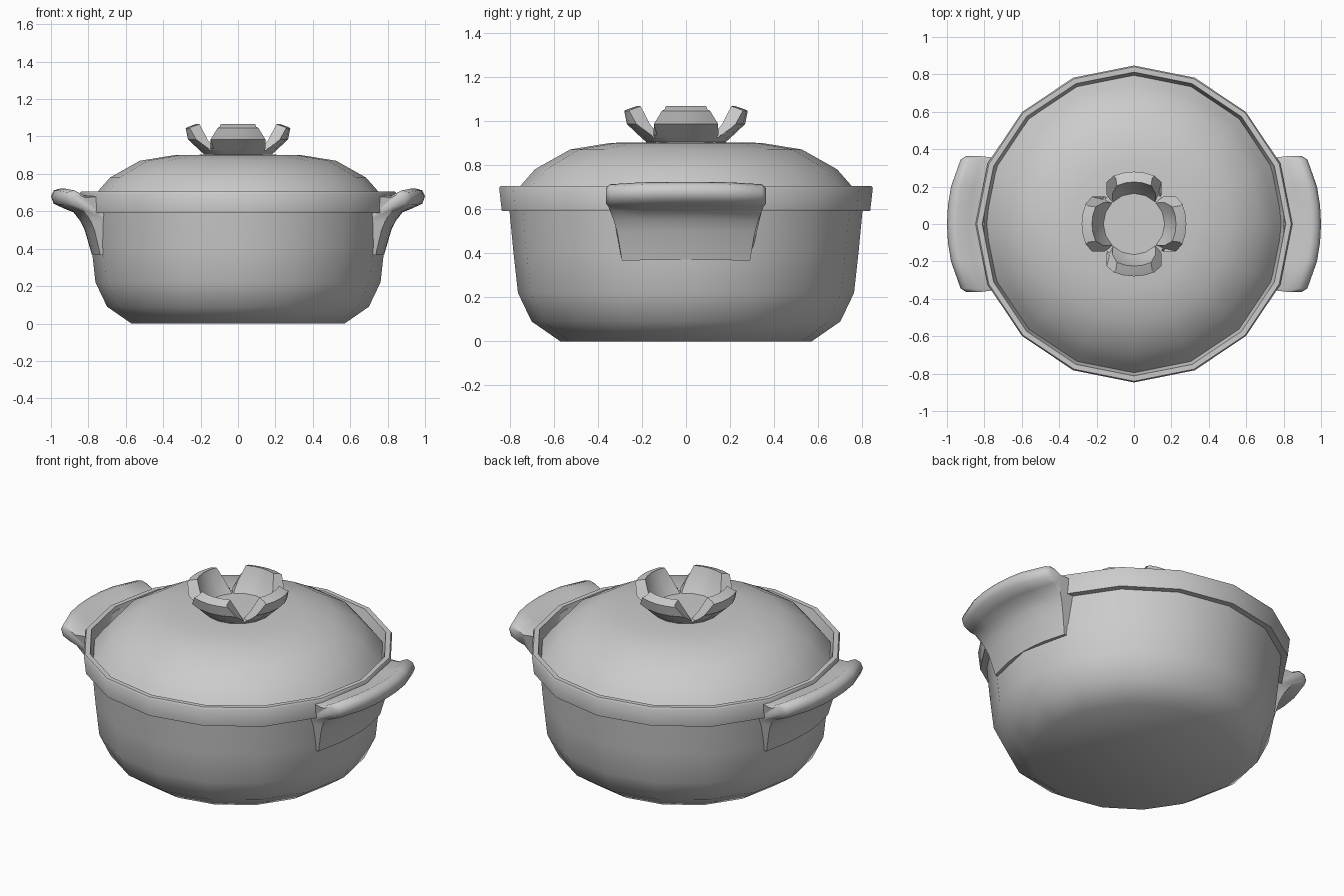
import bpy
from math import sin, cos, pi, sqrt, radians

if "Cube" in bpy.data.objects:
    bpy.data.objects.remove(bpy.data.objects["Cube"])

SIDES = 16


def make_object(name, verts, faces, angle):
    mesh = bpy.data.meshes.new(name)
    mesh.from_pydata(verts, [], faces)
    obj = bpy.data.objects.new(name, mesh)
    bpy.context.collection.objects.link(obj)
    bpy.ops.object.select_all(action='DESELECT')
    obj.select_set(True)
    bpy.context.view_layer.objects.active = obj
    bpy.ops.object.mode_set(mode='EDIT')
    bpy.ops.mesh.select_all(action='SELECT')
    bpy.ops.mesh.normals_make_consistent(inside=False)
    bpy.ops.object.mode_set(mode='OBJECT')
    bpy.ops.object.shade_smooth_by_angle(angle=radians(angle))
    return obj


def lathe(name, profile, angle):
    """Revolve (radius, z) points around z, capping both ends."""
    verts = [(r * cos(2 * pi * i / SIDES), r * sin(2 * pi * i / SIDES), z)
             for r, z in profile for i in range(SIDES)]
    faces = []
    for k in range(len(profile) - 1):
        for i in range(SIDES):
            j = (i + 1) % SIDES
            faces.append((k * SIDES + i, k * SIDES + j,
                          (k + 1) * SIDES + j, (k + 1) * SIDES + i))
    last = (len(profile) - 1) * SIDES
    faces += [tuple(range(SIDES))[::-1], tuple(range(last, last + SIDES))]
    return make_object(name, verts, faces, angle)


def loft(name, rings, angle):
    """Bridge closed rings and cap the two ends."""
    n = len(rings[0])
    verts = [p for ring in rings for p in ring]
    faces = [(k * n + i, k * n + (i + 1) % n,
              (k + 1) * n + (i + 1) % n, (k + 1) * n + i)
             for k in range(len(rings) - 1) for i in range(n)]
    last = (len(rings) - 1) * n
    faces += [tuple(range(n))[::-1], tuple(range(last, last + n))]
    return make_object(name, verts, faces, angle)


# Pot with raised rim band and inner ledge for the lid
lathe("pot", [(0.57, 0), (0.70, 0.09), (0.762, 0.22), (0.782, 0.40),
              (0.80, 0.59), (0.835, 0.59), (0.847, 0.695), (0.84, 0.705),
              (0.812, 0.705), (0.795, 0.64), (0.72, 0.63)], 50)

# Domed lid
lathe("lid", [(0.76, 0.63), (0.795, 0.645), (0.755, 0.70), (0.685, 0.78),
              (0.525, 0.87), (0.34, 0.90), (0.16, 0.903)], 40)

# Knob base
lathe("knob_base", [(0.17, 0.895), (0.205, 0.925), (0.16, 0.926)], 30)

# Four flared knob petals, narrowing upwards: (radius, z, half angle)
petal = [(0.17, 0.895, 45), (0.215, 0.935, 43), (0.268, 0.985, 33),
         (0.28, 1.045, 23), (0.265, 1.052, 21.5), (0.225, 1.066, 24),
         (0.20, 0.985, 35), (0.16, 0.92, 45)]
for q in range(4):
    rings = []
    for s in (-1, -0.5, 0, 0.5, 1):
        ring = []
        for r, z, half in petal:
            a = q * pi / 2 + s * radians(half)
            ring.append((r * cos(a), r * sin(a), z))
        rings.append(ring)
    loft("knob_petal_%d" % (q + 1), rings, 30)

# Side handles: section points (x, z, y scale); the first seven form the grip
grip = [(0.88, 0.69, 1), (0.945, 0.723, 1), (0.985, 0.712, 1), (1.0, 0.68, 1),
        (0.985, 0.64, 1), (0.93, 0.615, 1), (0.88, 0.595, 0.97)]
web = [(0.845, 0.55, 0.90), (0.82, 0.50, 0.86), (0.782, 0.37, 0.80),
       (0.74, 0.37, 0.80), (0.74, 0.55, 0.90), (0.80, 0.685, 0.97)]
stations = [(0.363, 0.65), (0.345, 0.92), (0.2, 1.0), (0.1, 1.0)]
stations = ([(-y, s) for y, s in stations] + [(0, 1.0)]
            + stations[::-1])
for side, label in ((1, "right"), (-1, "left")):
    rings = []
    for y, shrink in stations:
        ring = []
        for i, (x, z, ys) in enumerate(grip + web):
            if i < len(grip):
                x = 0.92 + (x - 0.92) * shrink
                z = 0.66 + (z - 0.66) * shrink
            yy = y * ys
            drop = 0.85 * (0.8 - sqrt(0.64 - yy * yy))
            ring.append((side * (x - drop), yy, z - 0.05 * yy * yy))
        rings.append(ring)
    loft(label + "_handle", rings, 55)
